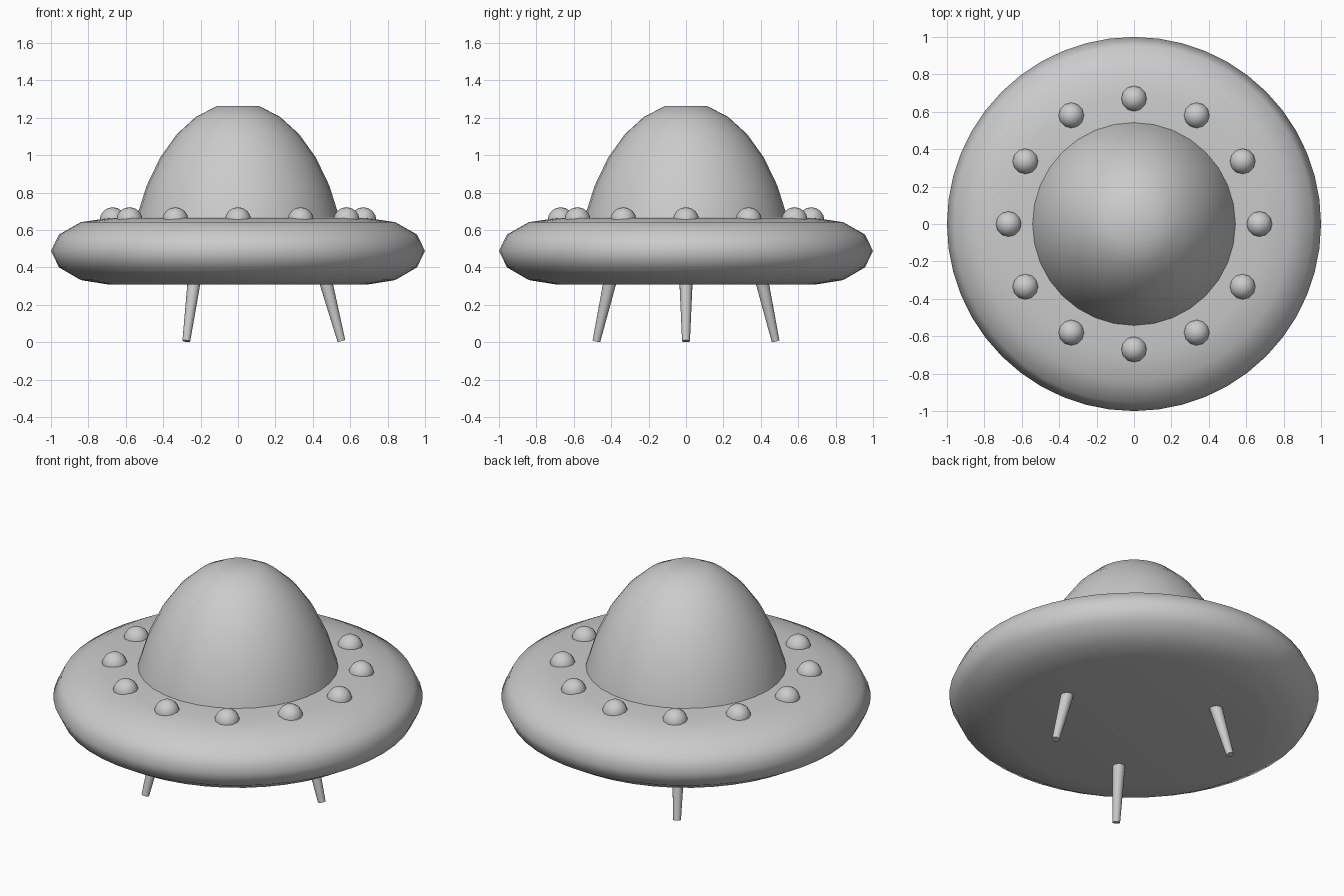
import bpy, bmesh
from math import sin, cos, pi, radians
from mathutils import Vector

if "Cube" in bpy.data.objects:
    bpy.data.objects.remove(bpy.data.objects["Cube"], do_unlink=True)

# One plain grey for the whole craft
grey = bpy.data.materials.new("light_grey")
grey.use_nodes = True
grey.diffuse_color = (0.6, 0.6, 0.6, 1)
grey.node_tree.nodes["Principled BSDF"].inputs["Base Color"].default_value = (0.6, 0.6, 0.6, 1)


def finish(obj, name, angle):
    obj.name = name
    obj.data.materials.clear()
    obj.data.materials.append(grey)
    bpy.ops.object.select_all(action='DESELECT')
    obj.select_set(True)
    bpy.context.view_layer.objects.active = obj
    bpy.ops.object.shade_smooth_by_angle(angle=radians(angle))


def lathe(name, profile, sides, angle):
    """Revolve (radius, z) points, bottom to top, and cap both ends."""
    bm = bmesh.new()
    rings = [[bm.verts.new((r * cos(2 * pi * i / sides), r * sin(2 * pi * i / sides), z))
              for i in range(sides)] for r, z in profile]
    for low, high in zip(rings, rings[1:]):
        for i in range(sides):
            j = (i + 1) % sides
            bm.faces.new((low[i], low[j], high[j], high[i]))
    bm.faces.new(rings[0][::-1])
    bm.faces.new(rings[-1])
    mesh = bpy.data.meshes.new(name)
    bm.to_mesh(mesh)
    bm.free()
    obj = bpy.data.objects.new(name, mesh)
    bpy.context.collection.objects.link(obj)
    finish(obj, name, angle)
    return obj


# Saucer hull with rounded rim
lathe("saucer_hull", [(0.69, 0.308), (0.84, 0.332), (0.957, 0.4), (1.0, 0.488),
                      (0.957, 0.576), (0.84, 0.642), (0.69, 0.664), (0.5, 0.668)], 48, 60)

# Tall dome: an ellipsoid with its tip cut flat
step = pi / 16
lathe("dome", [(0.588 * sin(k * step), 0.281 + cos(k * step)) for k in range(7, 0, -1)], 32, 60)

# Ring of round lamps
for i in range(12):
    a = i * pi / 6
    bpy.ops.mesh.primitive_uv_sphere_add(segments=12, ring_count=8, radius=0.07,
                                         location=(0.67 * cos(a), 0.67 * sin(a), 0.652))
    finish(bpy.context.object, f"lamp_{i + 1}", 60)

# Three tapered legs splayed outward
for i in range(3):
    a = i * 2 * pi / 3
    out = Vector((cos(a), sin(a), 0))
    foot = out * 0.553 + Vector((0, 0, 0.006))
    top = out * 0.465 + Vector((0, 0, 0.34))
    axis = top - foot
    bpy.ops.mesh.primitive_cone_add(vertices=16, radius1=0.021, radius2=0.036,
                                    depth=axis.length, location=(foot + top) / 2)
    leg = bpy.context.object
    leg.rotation_euler = axis.to_track_quat('Z', 'Y').to_euler()
    finish(leg, f"leg_{i + 1}", 40)
